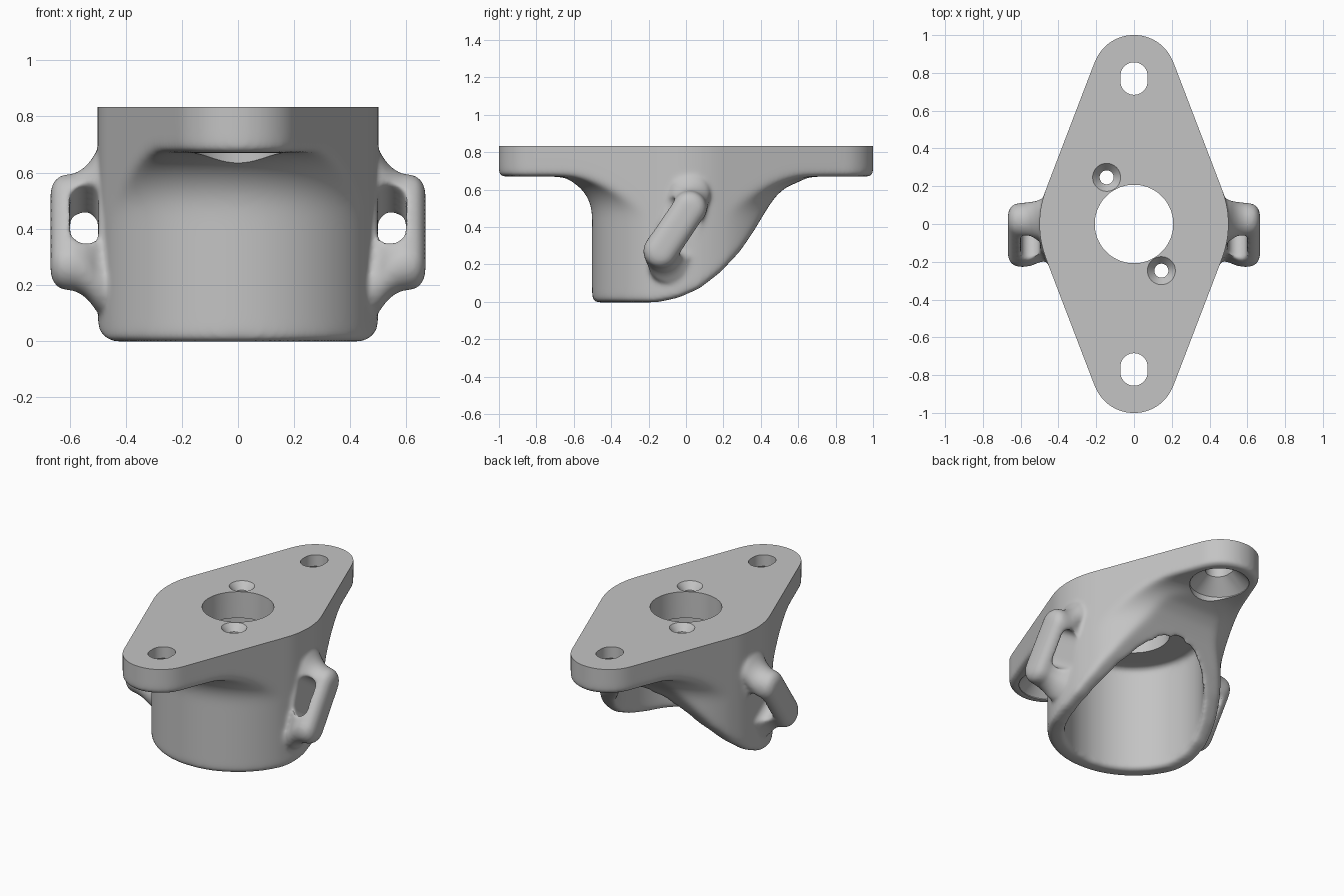
import bpy, bmesh
from math import sin, cos, pi, asin
from mathutils import Vector

cube = bpy.data.objects.get("Cube")
if cube:
    bpy.data.objects.remove(cube)

TOP = 0.833
SEG = 64


def loft(name, *solids):
    """One object from closed solids, each a list of equal-length rings."""
    bm = bmesh.new()
    for rings in solids:
        rows = [[bm.verts.new(p) for p in ring] for ring in rings]
        n = len(rows[0])
        bm.faces.new(rows[0])
        bm.faces.new(rows[-1])
        for a, b in zip(rows, rows[1:]):
            for i in range(n):
                j = (i + 1) % n
                bm.faces.new((a[i], a[j], b[j], b[i]))
    bmesh.ops.recalc_face_normals(bm, faces=bm.faces)
    mesh = bpy.data.meshes.new(name)
    bm.to_mesh(mesh)
    bm.free()
    obj = bpy.data.objects.new(name, mesh)
    bpy.context.collection.objects.link(obj)
    return obj


def apply(obj, kind, **settings):
    mod = obj.modifiers.new(kind.title(), kind)
    for key, value in settings.items():
        setattr(mod, key, value)
    bpy.context.view_layer.objects.active = obj
    bpy.ops.object.modifier_apply(modifier=mod.name)


def combine(obj, tool, operation):
    apply(obj, 'BOOLEAN', object=tool, operation=operation, solver='EXACT')
    bpy.data.objects.remove(tool)


def soften(obj, iterations):
    apply(obj, 'REMESH', mode='VOXEL', voxel_size=0.0105)
    apply(obj, 'SMOOTH', factor=0.5, iterations=iterations)


def slot(r, half):
    """Outline of a round-ended slot, long in its second coordinate."""
    pts = []
    for i in range(SEG):
        t = 2 * pi * (i + 0.5) / SEG
        pts.append((r * cos(t), r * sin(t) + (half if sin(t) > 0 else -half)))
    return pts


def ring(r, z, x=0, y=0, half=0):
    return [(x + a, y + b, z) for a, b in slot(r, half)]


# Round housing flaring out into the flange underside
flare = 0.21
profile = [(0.503, -0.003), (0.503, 0.46)]
for i in range(1, 9):
    t = i * pi / 16
    profile.append((0.503 + flare * (1 - cos(t)), 0.46 + flare * sin(t)))
profile += [(1.2, 0.67), (1.2, 1)]
body = loft("flanged_housing", [ring(r, z) for r, z in profile])

# Diamond flange outline: tangents from the centre circle to the end circles
end_r, end_y = 0.222, 0.78
a = asin((0.501 - end_r) / end_y)


def arc(r, cy, start, stop, n=24):
    return [(r * cos(start + (stop - start) * i / n),
             cy + r * sin(start + (stop - start) * i / n)) for i in range(n + 1)]


outline = (arc(0.501, 0, -a, a) + arc(end_r, end_y, a, pi - a)
           + arc(0.501, 0, pi - a, pi + a) + arc(end_r, -end_y, pi + a, 2 * pi - a))
prism = loft("flange_outline", [[(x, y, z) for x, y in outline] for z in (-0.1, 1.1)])
combine(body, prism, 'INTERSECT')

# Hollow inside, open below
combine(body, loft("cavity", [ring(0.4, -0.1), ring(0.4, 0.665)]), 'DIFFERENCE')

# Curved sweep that opens the back
sweep = [(-0.2, -0.01), (-0.13, 0.002), (-0.04, 0.022), (0.07, 0.07), (0.18, 0.155),
         (0.286, 0.267), (0.36, 0.375), (0.435, 0.5), (0.48, 0.565), (0.53, 0.61),
         (0.62, 0.65), (0.72, 0.665), (1.2, 0.665), (1.2, -0.2), (-0.2, -0.2)]
back = loft("back_sweep", [[(x, y, z) for y, z in sweep] for x in (-1, 1)])
combine(body, back, 'DIFFERENCE')
soften(body, 36)

# Slanted side lugs: a round-ended pad flaring into the housing, with a slot
half = 0.139
along = Vector((0, 0.56, 0.83))
across = Vector((0, 0.83, -0.56))
centre = Vector((0, -0.058, 0.387))
# distance from the axis, radius, extra spread at the ends
pad = [(0.43, 0.1, 0.06), (0.47, 0.112, 0.085), (0.505, 0.108, 0.065),
       (0.525, 0.102, 0.038), (0.55, 0.097, 0.016), (0.585, 0.093, 0),
       (0.61, 0.092, 0), (0.64, 0.083, 0), (0.658, 0.064, 0), (0.668, 0.035, 0)]


def lug_ring(side, x, r, spread):
    pts = []
    for v, u in slot(r, half):
        p = centre + along * u + across * v
        p.x = side * x
        if u > 0:
            p.z += spread
        else:
            p += Vector((0, 0.6, -0.9)) * spread
        pts.append(p)
    return pts


def eye_ring(side, depth):
    pts = []
    for x, u in slot(0.05, 0.067):
        p = centre + along * (u + 0.02) + across * depth
        p.x = side * (0.548 + x)
        pts.append(p)
    return pts


lugs = loft("lugs", *[[lug_ring(s, *row) for row in pad] for s in (-1, 1)])
combine(body, lugs, 'UNION')
eyes = loft("lug_eyes", *[[eye_ring(s, d) for d in (-0.4, 0.4)] for s in (-1, 1)])
combine(body, eyes, 'DIFFERENCE')
soften(body, 14)

# Machined flat top
top = loft("top_trim", [[(-2, -2, z), (2, -2, z), (2, 2, z), (-2, 2, z)] for z in (TOP, 1.5)])
combine(body, top, 'DIFFERENCE')

# Centre bore and end slots with conical undersides
holes = [[ring(0.208, 0.5), ring(0.208, 1.1)]]
screws = []
for s in (-1, 1):
    y = s * 0.77
    holes.append([ring(0.172, 0.4, 0, y), ring(0.172, 0.675, 0, y),
                  ring(0.072, 0.76, 0, y, 0.014), ring(0.072, 1.1, 0, y, 0.014)])
    # Countersunk screw holes beside the bore
    x, y = -s * 0.145, s * 0.247
    screws.append([ring(0.037, 0.5, x, y), ring(0.037, 0.79, x, y),
                   ring(0.074, TOP, x, y), ring(0.074, 1.1, x, y)])
combine(body, loft("holes", *holes), 'DIFFERENCE')
combine(body, loft("screw_holes", *screws), 'DIFFERENCE')

# Plain grey finish
grey = bpy.data.materials.new("plain_grey")
grey.use_nodes = True
colour = (0.55, 0.55, 0.55, 1)
grey.diffuse_color = colour
grey.node_tree.nodes["Principled BSDF"].inputs["Base Color"].default_value = colour
body.data.materials.clear()
body.data.materials.append(grey)
for poly in body.data.polygons:
    poly.material_index = 0

bpy.ops.object.select_all(action='DESELECT')
body.select_set(True)
bpy.context.view_layer.objects.active = body
bpy.ops.object.shade_smooth_by_angle(angle=0.6)
